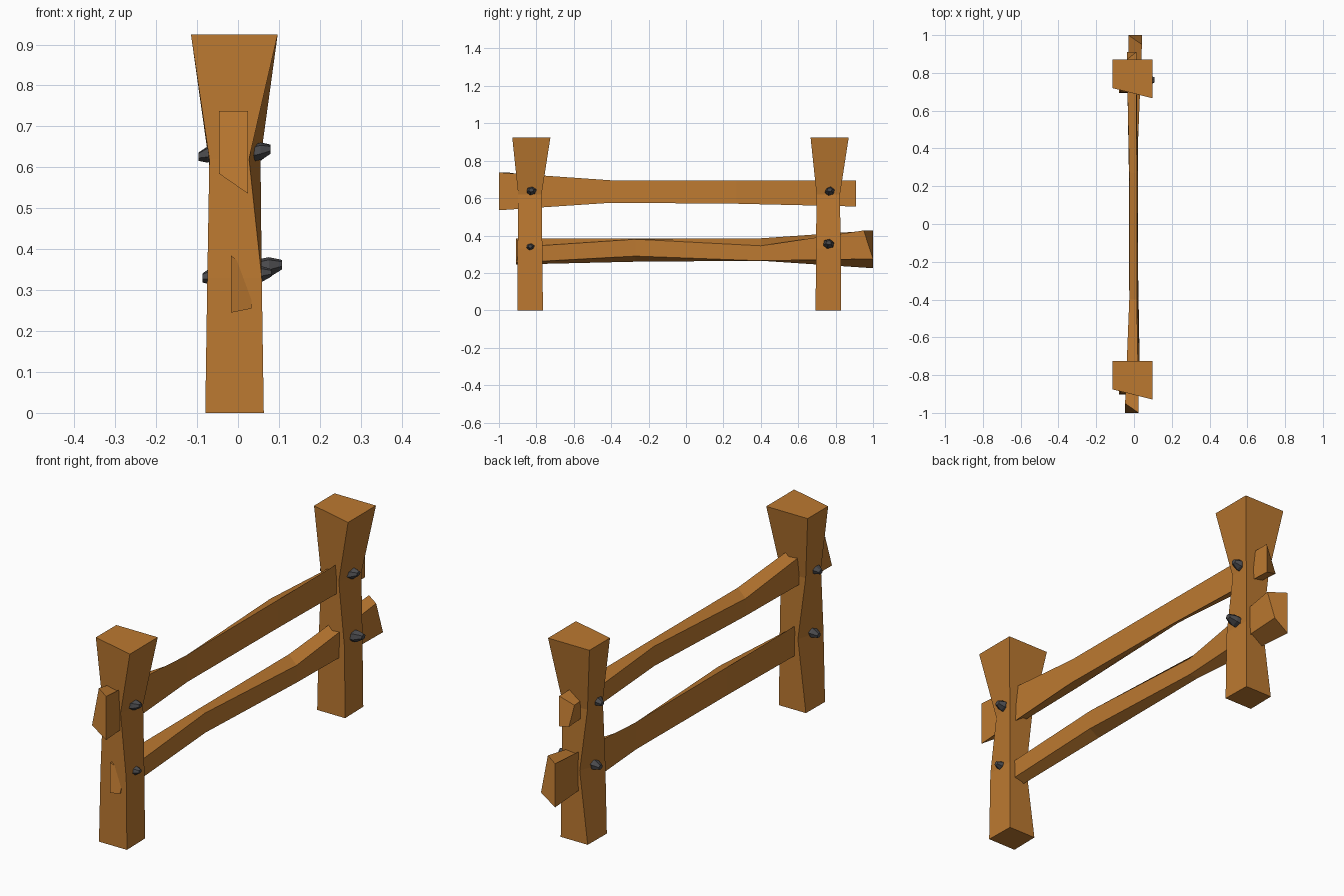
import bpy, bmesh, math, random
from mathutils import Vector

if "Cube" in bpy.data.objects:
    bpy.data.objects.remove(bpy.data.objects["Cube"])

random.seed(4)


def material(name, color):
    m = bpy.data.materials.new(name)
    m.diffuse_color = (*color, 1)
    m.use_nodes = True
    m.node_tree.nodes["Principled BSDF"].inputs["Base Color"].default_value = m.diffuse_color
    return m


wood = material("wood", (0.5, 0.19, 0.03))
iron = material("dark_iron", (0.07, 0.07, 0.075))


def loft(name, rings, mat):
    """Flat-faced solid skinned through matching rings of points."""
    bm = bmesh.new()
    vs = [[bm.verts.new(p) for p in ring] for ring in rings]
    n = len(vs[0])
    for a, b in zip(vs, vs[1:]):
        for i in range(n):
            j = (i + 1) % n
            bm.faces.new((a[i], a[j], b[j], b[i]))
    bm.faces.new(vs[0])
    bm.faces.new(vs[-1])
    bmesh.ops.recalc_face_normals(bm, faces=bm.faces)
    me = bpy.data.meshes.new(name)
    bm.to_mesh(me)
    bm.free()
    me.materials.append(mat)
    ob = bpy.data.objects.new(name, me)
    bpy.context.collection.objects.link(ob)
    return ob


# Hewn posts: corners front-left, front-right, back-right, back-left
post_rings = [
    (0.0, [(-.08, -.07), (.063, -.07), (.06, .067), (-.078, .067)]),
    (0.33, [(-.075, -.066), (.058, -.068), (.058, .064), (-.035, .064)]),
    (0.62, [(-.07, -.055), (.027, -.065), (.055, .06), (-.072, .06)]),
    (0.925, [(-.115, -.043), (.097, -.097), (.097, .107), (-.115, .107)]),
]
posts = {"front": -0.832, "back": 0.763}
for side, y0 in posts.items():
    loft(side + "_post", [[(x, y + y0, z) for x, y in pts] for z, pts in post_rings], wood)

# Rough rails: corners left-bottom, right-bottom, right-top, left-top as (x, y, z)
rail_rings = [
    [(-.047, -1, .585), (.025, -1, .535), (.025, -1, .737), (-.047, -.95, .737)],
    [(-.025, -.4, .575), (.022, -.4, .575), (.015, -.4, .695), (-.025, -.4, .655)],
    [(-.027, .27, .60), (.02, .27, .57), (.015, .27, .695), (-.025, .27, .69)],
    [(-.038, .91, .565), (.012, .91, .555), (.012, .91, .695), (-.038, .87, .65)],
]
loft("upper_rail", rail_rings, wood)
lower = loft("lower_rail", rail_rings, wood)
lower.rotation_euler.z = math.pi
lower.location = (-0.005, 0, -0.31)


# Faceted iron pegs, skewed upward as they stick out of the posts
def peg(name, x_in, x_out, y, z, r, lift):
    rings = []
    for t, s in ((0, 1.0), (0.55, 1.0), (1, 0.5)):
        ring = []
        for k in range(6):
            a = math.tau * k / 6 + 0.3
            q = r * s * random.uniform(0.88, 1.08)
            ring.append((x_in + (x_out - x_in) * t,
                         y + q * math.cos(a),
                         z + 0.8 * q * math.sin(a) + lift * t))
        rings.append(ring)
    loft(name, rings, iron)


for side, y0 in posts.items():
    far = side == "back"
    peg(side + "_upper_right_peg", .025, .08, y0 + .005, .632, .027, .012)
    peg(side + "_upper_left_peg", -.05, -.097, y0 - .015, .638, .026, -.012)
    peg(side + "_lower_right_peg", .035, .108 if far else .082, y0,
        .35 if far else .338, .031 if far else .023, .012 if far else .004)
    peg(side + "_lower_left_peg", -.03, -.087, y0 - .015, .342, .028, -.012)
